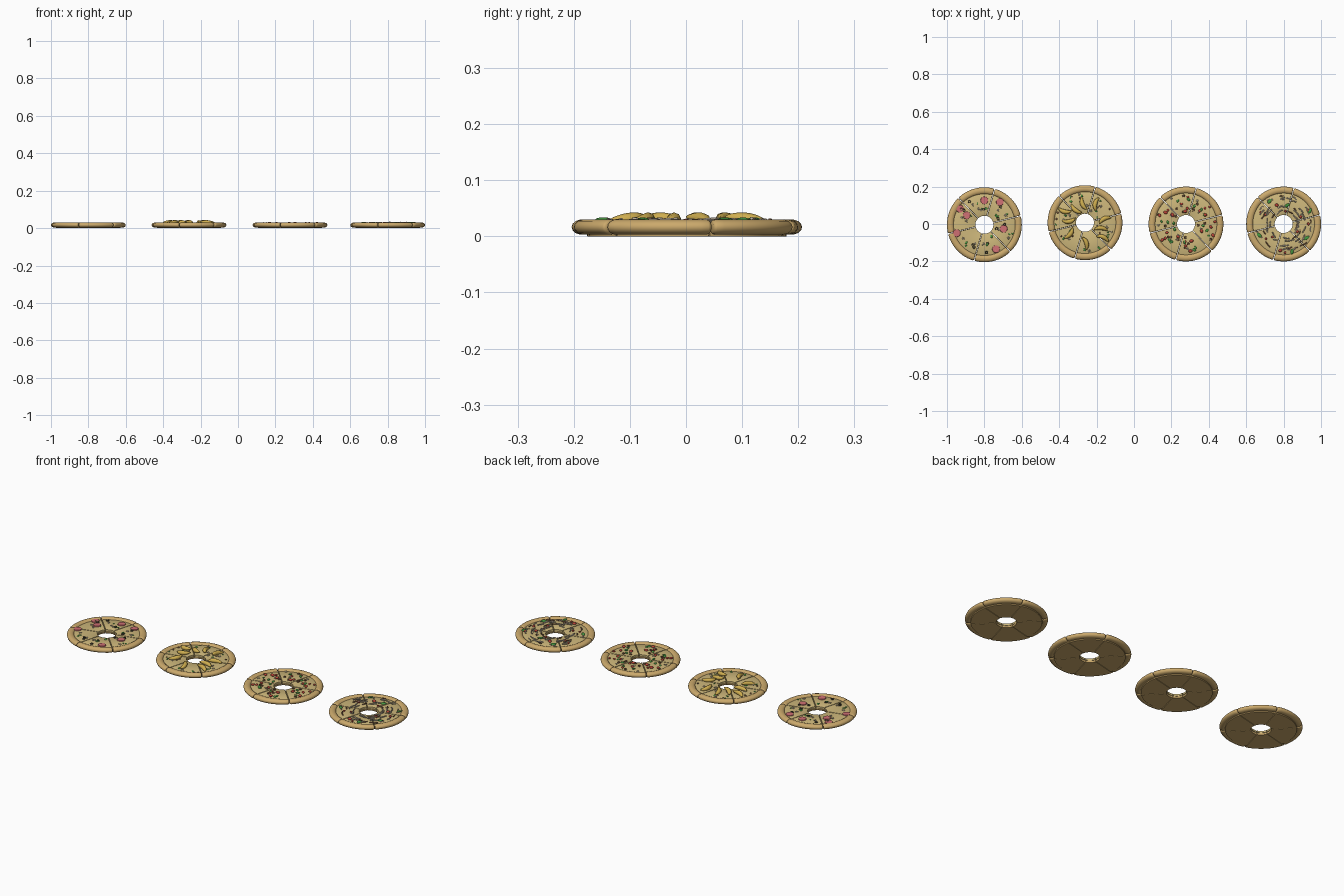
import bpy, bmesh, math, random
from mathutils import Matrix, Vector

if "Cube" in bpy.data.objects:
    bpy.data.objects.remove(bpy.data.objects["Cube"])

random.seed(7)
CHEESE_Z = 0.0235
START = math.radians(14)
PITCH = math.pi / 3


def material(name, rgb):
    m = bpy.data.materials.new(name)
    m.diffuse_color = (*rgb, 1)
    m.use_nodes = True
    m.node_tree.nodes["Principled BSDF"].inputs["Base Color"].default_value = m.diffuse_color
    return m


CRUST = material("baked_dough", (0.60, 0.40, 0.15))
CHEESE = material("cheese", (0.62, 0.48, 0.20))
RED = material("salami_red", (0.62, 0.16, 0.17))
TOMATO = material("tomato_red", (0.50, 0.06, 0.04))
GREEN = material("herb_green", (0.06, 0.30, 0.05))
OLIVE = material("olive_dark", (0.08, 0.07, 0.04))
MUSHROOM = material("mushroom", (0.60, 0.50, 0.34))
WEDGE = material("golden_wedge", (0.62, 0.42, 0.08))
ONION = material("onion", (0.55, 0.47, 0.36))
MEAT = material("browned_meat", (0.24, 0.12, 0.06))


def finish(name, bm, mat, centre, angle=45):
    bmesh.ops.recalc_face_normals(bm, faces=bm.faces[:])
    me = bpy.data.meshes.new(name)
    bm.to_mesh(me)
    bm.free()
    for p in me.polygons:
        p.use_smooth = True
    me.set_sharp_from_angle(angle=math.radians(angle))
    me.materials.append(mat)
    ob = bpy.data.objects.new(name, me)
    ob.location = (centre[0], centre[1], 0)
    bpy.context.collection.objects.link(ob)
    return ob


def sector(bm, profile, a0, gap, steps=14, rounded=False):
    """Sweep a closed (r, z) profile through one sixth of a turn, leaving straight gaps."""
    n = len(profile)
    cr = sum(p[0] for p in profile) / n
    cz = sum(p[1] for p in profile) / n
    rows = [(i / steps, 1.0, 0.0) for i in range(steps + 1)]
    if rounded:
        rows = [(0, .72, 0), (0, .92, .0025)] + [(t, 1, .006) for t, _, _ in rows] + [(1, .92, .0025), (1, .72, 0)]
    rings = []
    for t, s, inset in rows:
        ring = []
        for r, z in profile:
            r, z = cr + (r - cr) * s, cz + (z - cz) * s
            d = math.asin((gap + inset) / r)
            a = a0 + d + (PITCH - 2 * d) * t
            ring.append(bm.verts.new((r * math.cos(a), r * math.sin(a), z)))
        rings.append(ring)
    for p, q in zip(rings, rings[1:]):
        for i in range(n):
            bm.faces.new((p[i], p[(i + 1) % n], q[(i + 1) % n], q[i]))
    bm.faces.new(rings[0])
    bm.faces.new(rings[-1])


def place(x, y, z, rot=0, tilt=0, scale=(1, 1, 1)):
    return (Matrix.Translation((x, y, z)) @ Matrix.Rotation(rot, 4, 'Z')
            @ Matrix.Rotation(tilt, 4, 'X') @ Matrix.Diagonal((*scale, 1)))


def disc(bm, m, r, h, n=20):
    bmesh.ops.create_cone(bm, cap_ends=True, segments=n, radius1=r, radius2=r * .93, depth=h, matrix=m)


def blob(bm, m):
    bmesh.ops.create_uvsphere(bm, u_segments=10, v_segments=6, radius=1, matrix=m)


def arc_tube(bm, m, radius, sweep, w, h, steps=10, sides=6, taper=False):
    """Bent strip with an oval section, centred on its own middle point."""
    rings = []
    for i in range(steps + 1):
        t = i / steps
        a = (t - .5) * sweep
        s = max(.12, math.sin(math.pi * t) ** .6) if taper else 1
        ring = []
        for k in range(sides):
            b = 2 * math.pi * k / sides
            r = radius + w * s * math.cos(b)
            ring.append(bm.verts.new(m @ Vector((r * math.cos(a) - radius, r * math.sin(a), h * s * math.sin(b)))))
        rings.append(ring)
    for p, q in zip(rings, rings[1:]):
        for k in range(sides):
            bm.faces.new((p[k], p[(k + 1) % sides], q[(k + 1) % sides], q[k]))
    bm.faces.new(rings[0])
    bm.faces.new(rings[-1])


def spots(count, r0=0.065, r1=0.158):
    """Evenly scattered points on the cheese that keep clear of the cuts."""
    for i in range(count):
        r = math.sqrt(random.uniform(r0 ** 2, r1 ** 2))
        a = START + PITCH * (i % 6) + PITCH * random.uniform(.14, .86)
        yield r * math.cos(a), r * math.sin(a), random.uniform(0, 6.28)


def scatter(name, mat, centre, count, size, flat=.5, long=1.0):
    bm = bmesh.new()
    for x, y, rot in spots(count):
        s = size * random.uniform(.75, 1.25)
        blob(bm, place(x, y, CHEESE_Z + s * flat * .5, rot, 0, (s * long, s, s * flat)))
    finish(name, bm, mat, centre)


def olive_rings(name, mat, centre, count, radius=.006):
    bm = bmesh.new()
    for x, y, rot in spots(count):
        arc_tube(bm, place(x + radius, y, CHEESE_Z + .002, 0, .1), radius, 6.27, .0022, .003, 12)
    finish(name, bm, mat, centre)


def mushrooms(name, centre, count):
    bm = bmesh.new()
    for x, y, rot in spots(count):
        m = place(x, y, CHEESE_Z + .002, rot, random.uniform(-.15, .15))
        arc_tube(bm, m, .007, 2.6, .0035, .0025, 8, 6, True)
        blob(bm, m @ place(-.006, 0, 0, 0, 0, (.007, .0028, .0025)))
    finish(name, bm, MUSHROOM, centre)


# Profiles: baked rim and thin base with cheese on top
rim = [(0.1815 + 0.0185 * math.cos(a), 0.0165 + 0.0135 * math.sin(a))
       for a in [2 * math.pi * i / 14 for i in range(14)]]
base = [(.048, .003), (.050, 0), (.172, 0), (.174, .012), (.052, .012), (.048, .009)]
cheese = [(.048, .011), (.170, .011), (.172, .019), (.162, .0235), (.053, CHEESE_Z), (.048, .021)]

centres = {"salami": (-0.8, -.004), "wedge": (-0.262, .007), "vegetable": (.278, 0), "onion": (.8, 0)}
for kind, c in centres.items():
    for k in range(6):
        a = START + PITCH * k
        for part, prof, mat, gap, rounded in (("crust", rim, CRUST, .0018, True),
                                              ("base", base, CRUST, .0012, False),
                                              ("cheese", cheese, CHEESE, .002, False)):
            bm = bmesh.new()
            sector(bm, prof, a, gap, rounded=rounded)
            finish(f"{kind}_slice_{part}_{k + 1}", bm, mat, c)

# Salami pizza
c = centres["salami"]
bm = bmesh.new()
for x, y in [(0, .13), (.083, .122), (-.13, .085), (-.095, .05), (-.148, -.045), (.103, -.022), (.062, -.13)]:
    disc(bm, place(x, y, CHEESE_Z + .001, 0, random.uniform(-.05, .05)), .021, .006)
finish("salami_discs", bm, RED, c, 30)
mushrooms("salami_pizza_mushrooms", c, 14)
olive_rings("salami_pizza_olives", OLIVE, c, 12)
scatter("salami_pizza_herbs", GREEN, c, 14, .005, .5, 1.6)

# Wedge pizza: tall curved wedges fanned around the hole
c = centres["wedge"]
bm = bmesh.new()
for deg, r in [(12, .105), (62, .115), (98, .1), (152, .125), (176, .085), (218, .1), (274, .108), (322, .125), (342, .09), (128, .085)]:
    a = math.radians(deg)
    m = place(r * math.cos(a), r * math.sin(a), CHEESE_Z + .007, a + math.pi / 2 + .25, .12)
    arc_tube(bm, m, .055, 1.45, .012, .0115, 14, 8, True)
finish("golden_wedges", bm, WEDGE, c, 60)
scatter("wedge_pizza_herbs", GREEN, c, 18, .004, .5, 1.7)
mushrooms("wedge_pizza_mushrooms", c, 12)
scatter("wedge_pizza_meat", MEAT, c, 18, .004, .7, 1.3)

# Vegetable pizza
c = centres["vegetable"]
scatter("tomato_pieces", TOMATO, c, 24, .0075, .7, 1.3)
scatter("vegetable_pizza_herbs", GREEN, c, 18, .006, .6, 1.5)
olive_rings("vegetable_pizza_olives", MEAT, c, 18, .005)
mushrooms("vegetable_pizza_mushrooms", c, 10)

# Onion pizza: rings of bent onion strips with leaves, meat and tomato
c = centres["onion"]
bm, dark = bmesh.new(), bmesh.new()
for i in range(66):
    r = (.075, .095, .115, .135, .15)[i % 5] + random.uniform(-.005, .005)
    a = random.uniform(0, 2 * math.pi)
    m = place(r * math.cos(a), r * math.sin(a), CHEESE_Z + random.uniform(.002, .007),
              a + random.uniform(-.35, .35), random.uniform(-.1, .1))
    arc_tube(dark if i % 4 == 0 else bm, m, random.uniform(.035, .09), random.uniform(.4, .6), .003, .0028)
finish("onion_strips", bm, ONION, c)
finish("meat_strips", dark, MEAT, c)
bm = bmesh.new()
for x, y in [(-.075, .122), (.14, .07), (.122, -.075), (.045, -.148), (-.13, -.06), (.02, .1)]:
    blob(bm, place(x, y, CHEESE_Z + .006, x * 30, .2, (.015, .009, .004)))
finish("green_leaves", bm, GREEN, c)
scatter("onion_pizza_tomato", TOMATO, c, 12, .007, .8, 1.2)
